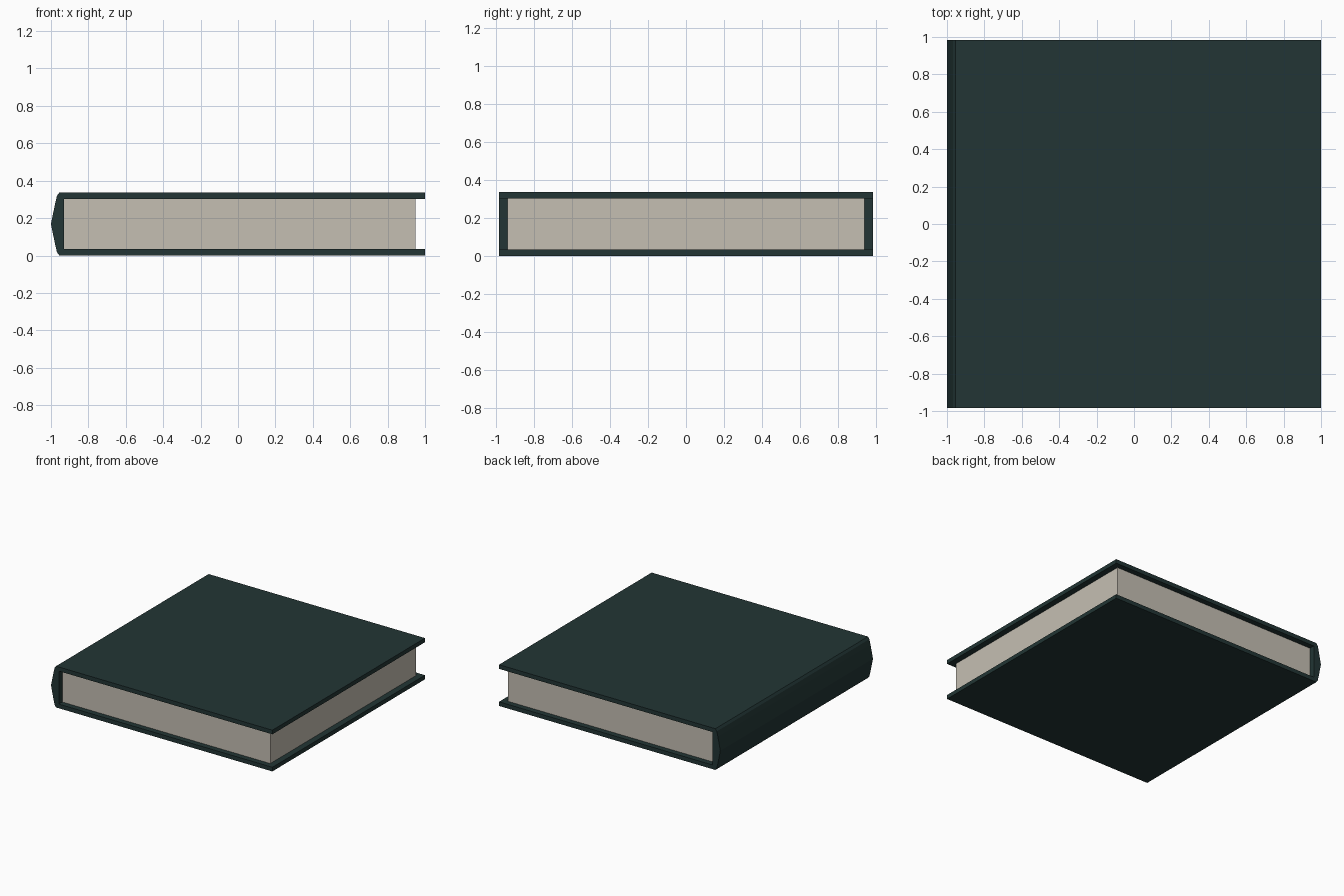
import bpy
import bmesh

cube = bpy.data.objects.get("Cube")
if cube:
    bpy.data.objects.remove(cube, do_unlink=True)


def make_material(name, rgb):
    mat = bpy.data.materials.new(name)
    mat.use_nodes = True
    color = (*rgb, 1.0)
    mat.diffuse_color = color
    mat.node_tree.nodes["Principled BSDF"].inputs["Base Color"].default_value = color
    return mat


def extrude_profile(name, profile, half_width, mat):
    """Extrude a closed x-z profile along y, centred on y = 0."""
    bm = bmesh.new()
    face = bm.faces.new([bm.verts.new((x, -half_width, z)) for x, z in profile])
    result = bmesh.ops.extrude_face_region(bm, geom=[face])
    moved = [v for v in result["geom"] if isinstance(v, bmesh.types.BMVert)]
    bmesh.ops.translate(bm, verts=moved, vec=(0, 2 * half_width, 0))
    bmesh.ops.recalc_face_normals(bm, faces=bm.faces)
    mesh = bpy.data.meshes.new(name)
    bm.to_mesh(mesh)
    bm.free()
    mesh.materials.append(mat)
    obj = bpy.data.objects.new(name, mesh)
    bpy.context.collection.objects.link(obj)
    return obj


cover_green = make_material("dark green cover", (0.016, 0.036, 0.035))
paper = make_material("cream paper", (0.56, 0.52, 0.45))

height = 0.337
board = 0.034
mid = height / 2

# Cover: lower half outline, mirrored about the middle height
outer = [(1.0, 0.0), (-0.955, 0.0), (-0.968, 0.018), (-0.978, 0.06)]
inner = [(-0.93, board), (1.0, board)]


def flip(points):
    return [(x, height - z) for x, z in reversed(points)]


outline = outer + [(-1.0, mid)] + flip(outer) + flip(inner) + inner
extrude_profile("cover", outline, 0.985, cover_green)

# Page block between the boards
pages = [(-0.93, board), (0.95, board), (0.95, height - board), (-0.93, height - board)]
extrude_profile("pages", pages, 0.94, paper)
